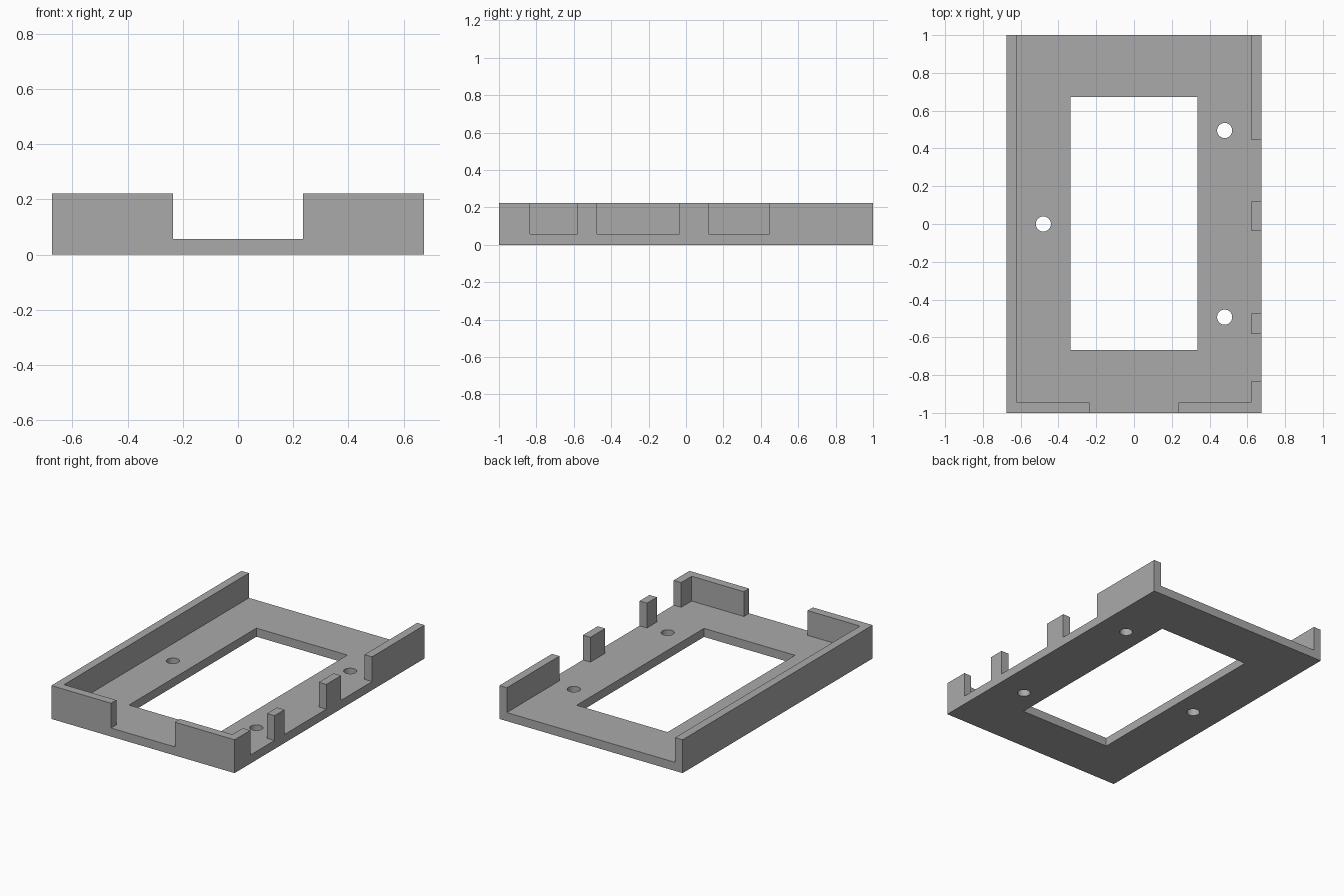
import bpy, bmesh, math
from mathutils import Matrix, Vector

cube = bpy.data.objects.get("Cube")
if cube:
    bpy.data.objects.remove(cube, do_unlink=True)

HALF_W, HALF_L, HEIGHT = 0.675, 1.0, 0.222
FLOOR, WALL = 0.057, 0.055
INNER = HALF_W - WALL
OVER = 0.1  # how far cutters reach past the outer faces


def new_object(name, bm):
    mesh = bpy.data.meshes.new(name)
    bm.to_mesh(mesh)
    bm.free()
    obj = bpy.data.objects.new(name, mesh)
    bpy.context.collection.objects.link(obj)
    return obj


def box(name, x, y, z):
    """Box spanning the given (low, high) range on each axis."""
    bm = bmesh.new()
    size = Vector((r[1] - r[0] for r in (x, y, z)))
    centre = Vector((sum(r) / 2 for r in (x, y, z)))
    bmesh.ops.create_cube(bm, size=1, matrix=Matrix.Translation(centre) @ Matrix.Diagonal(size).to_4x4())
    return new_object(name, bm)


def rod(name, x, y, radius):
    bm = bmesh.new()
    bmesh.ops.create_cone(bm, cap_ends=True, segments=48, radius1=radius, radius2=radius,
                          depth=1, matrix=Matrix.Translation((x, y, 0)))
    return new_object(name, bm)


# Solid block that the tray is cut from
tray = box("mounting_tray", (-HALF_W, HALF_W), (-HALF_L, HALF_L), (0, HEIGHT))
above = (FLOOR, HEIGHT + OVER)

# Cavity, open at the back
cutters = [box("cavity_cutter", (-INNER, INNER), (-HALF_L + WALL, HALF_L + OVER), above)]

# Gap in the front wall
cutters.append(box("front_gap_cutter", (-0.235, 0.235), (-HALF_L - OVER, -HALF_L + 2 * WALL), above))

# Gaps in the left side wall
for span in ((-0.835, -0.58), (-0.475, -0.035), (0.12, 0.447)):
    cutters.append(box("side_gap_cutter", (INNER - OVER, HALF_W + OVER), span, above))

# Window through the floor
cutters.append(box("window_cutter", (-0.335, 0.335), (-0.668, 0.672), (-OVER, HEIGHT + OVER)))

# Screw holes
for x, y in ((-0.48, 0), (0.48, 0.495), (0.48, -0.493)):
    cutters.append(rod("screw_hole_cutter", x, y, 0.04))

for cutter in cutters:
    cutter.hide_render = True
    mod = tray.modifiers.new(cutter.name, 'BOOLEAN')
    mod.operation = 'DIFFERENCE'
    mod.solver = 'EXACT'
    mod.object = cutter

# Bake the cuts and remove the cutters
bpy.context.view_layer.update()
cut_mesh = bpy.data.meshes.new_from_object(tray.evaluated_get(bpy.context.evaluated_depsgraph_get()))
tray.modifiers.clear()
tray.data = cut_mesh
cut_mesh.name = "mounting_tray"
for cutter in cutters:
    bpy.data.objects.remove(cutter, do_unlink=True)

# Grey plastic
grey = bpy.data.materials.new("grey_plastic")
grey.use_nodes = True
colour = (0.4, 0.4, 0.4, 1)
grey.diffuse_color = colour
grey.node_tree.nodes["Principled BSDF"].inputs["Base Color"].default_value = colour
cut_mesh.materials.clear()
cut_mesh.materials.append(grey)

# Smooth hole walls, sharp edges elsewhere
bpy.ops.object.select_all(action='DESELECT')
tray.select_set(True)
bpy.context.view_layer.objects.active = tray
bpy.ops.object.shade_smooth_by_angle(angle=math.radians(30))
